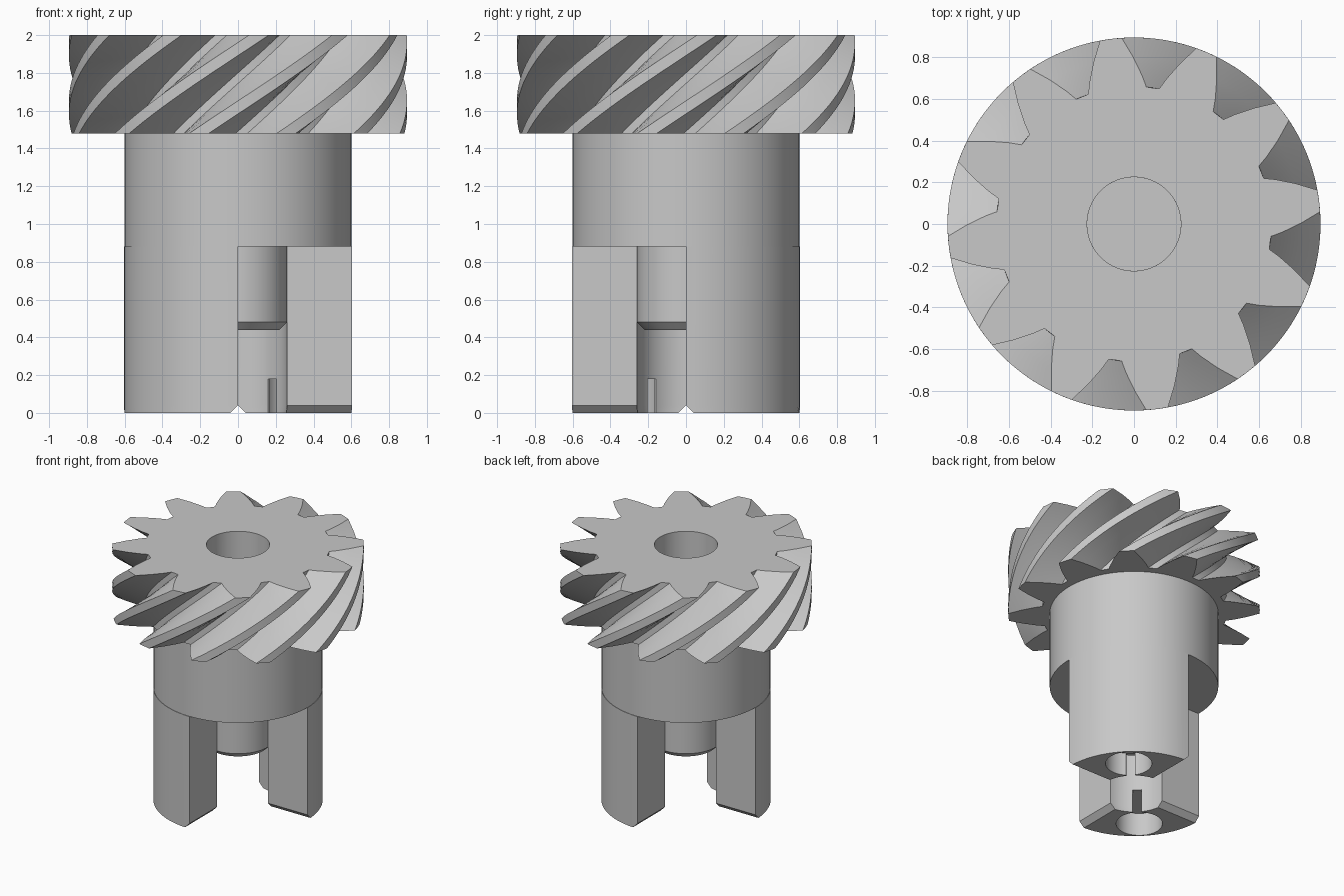
import bpy, bmesh
from math import sin, cos, asin, radians, pi
from mathutils import Matrix

cube = bpy.data.objects.get("Cube")
if cube:
    bpy.data.objects.remove(cube, do_unlink=True)

steel = bpy.data.materials.new("grey_steel")
steel.use_nodes = True
color = (0.58, 0.58, 0.58, 1)
steel.diffuse_color = color
steel.node_tree.nodes["Principled BSDF"].inputs["Base Color"].default_value = color

GEAR_BOTTOM, TOP = 1.48, 2.0
LEG_TOP = 0.88
BORE, HUB = 0.225, 0.26
TEETH = 12


def make_object(name, bm):
    bmesh.ops.recalc_face_normals(bm, faces=bm.faces)
    mesh = bpy.data.meshes.new(name)
    bm.to_mesh(mesh)
    bm.free()
    mesh.materials.append(steel)
    obj = bpy.data.objects.new(name, mesh)
    bpy.context.collection.objects.link(obj)
    return obj


def activate(obj):
    bpy.ops.object.select_all(action='DESELECT')
    obj.select_set(True)
    bpy.context.view_layer.objects.active = obj


def smooth(obj):
    activate(obj)
    bpy.ops.object.shade_smooth_by_angle(angle=radians(28))


def bridge(bm, a, b):
    n = len(a)
    for i in range(n):
        j = (i + 1) % n
        bm.faces.new((a[i], a[j], b[j], b[i]))


def polar(r, a, z):
    return (r * cos(a), r * sin(a), z)


# Helical gear: half of a tooth gap as (radius, half angle), mirrored per gap
def make_gear():
    half_gap = [(0.66, 2.7), (0.715, 4.8), (0.8, 8.1), (0.895, 11.65)]
    gap = [(r, -a) for r, a in reversed(half_gap)] + half_gap
    outline = []
    for k in range(TEETH):
        centre = 82.15 + k * 360 / TEETH
        outline += [(r, radians(centre + a)) for r, a in gap]
        outline.append((0.895, radians(centre + 180 / TEETH)))
    bm = bmesh.new()
    levels = 20
    outer, inner = [], []
    for i in range(levels + 1):
        t = i / levels
        z = GEAR_BOTTOM + (TOP - GEAR_BOTTOM) * t
        twist = radians(-50.5) * (1 - t)
        outer.append([bm.verts.new(polar(r, a + twist, z)) for r, a in outline])
        if i in (0, levels):
            inner.append([bm.verts.new(polar(BORE, a + twist, z)) for r, a in outline])
    for low, high in zip(outer, outer[1:]):
        bridge(bm, low, high)
    bridge(bm, outer[0], inner[0])
    bridge(bm, outer[-1], inner[1])
    # straight bore wall, matched to the nearest untwisted vertices
    edges = [e for e in bm.edges if e.is_boundary]
    bmesh.ops.bridge_loops(bm, edges=edges)
    return make_object("helical_gear", bm)


# Shaft body with blind bore and chamfered centre hub, turned from one profile
def make_body():
    profile = [(0, 1.0), (BORE, 1.0), (BORE, GEAR_BOTTOM), (0.6, GEAR_BOTTOM),
               (0.6, LEG_TOP), (HUB, LEG_TOP), (HUB, 0.48), (0.22, 0.44), (0, 0.44)]
    bm = bmesh.new()
    verts = [bm.verts.new((r, 0, z)) for r, z in profile]
    edges = [bm.edges.new(pair) for pair in zip(verts, verts[1:])]
    bmesh.ops.spin(bm, geom=verts + edges, cent=(0, 0, 0), axis=(0, 0, 1),
                   angle=2 * pi, steps=72)
    bmesh.ops.remove_doubles(bm, verts=bm.verts, dist=0.0001)
    return make_object("shaft_body", bm)


# Quarter-ring leg whose straight lower edges are chamfered
def make_leg(name):
    def arc(r, inset, steps=18):
        start = asin(inset / r)
        return [(r, start + (pi / 2 - 2 * start) * i / steps) for i in range(steps + 1)]

    bm = bmesh.new()
    rings = []
    for z, inset in ((0, 0.04), (0.04, 0), (LEG_TOP, 0)):
        section = arc(0.603, inset) + arc(HUB, inset)[::-1]
        rings.append([bm.verts.new(polar(r, a, z)) for r, a in section])
    for low, high in zip(rings, rings[1:]):
        bridge(bm, low, high)
    bm.faces.new(rings[0])
    bm.faces.new(rings[-1])
    return make_object(name, bm)


def cut(obj, cutter):
    cutter.hide_render = True
    activate(obj)
    mod = obj.modifiers.new("cut", 'BOOLEAN')
    mod.operation = 'DIFFERENCE'
    mod.solver = 'EXACT'
    mod.object = cutter
    bpy.ops.object.modifier_apply(modifier=mod.name)
    bpy.data.objects.remove(cutter, do_unlink=True)


def hole_cutter():
    bm = bmesh.new()
    bmesh.ops.create_cone(bm, cap_ends=True, segments=40, radius1=0.165, radius2=0.165, depth=0.4,
                          matrix=Matrix.Rotation(pi / 4, 4, 'Z') @ Matrix.Translation((0.43, 0, -0.02)))
    return make_object("hole_cutter", bm)


def slot_cutter():
    bm = bmesh.new()
    bmesh.ops.create_cube(bm, size=1, matrix=Matrix.Rotation(pi / 4, 4, 'Z')
                          @ Matrix.Translation((0.29, 0, -0.02))
                          @ Matrix.Diagonal((0.2, 0.064, 0.4, 1)))
    return make_object("slot_cutter", bm)


smooth(make_gear())
smooth(make_body())

# Two opposite legs, each with a blind hole and a slot joining it to the bore
for name, turn in (("back_left_leg", 0), ("front_right_leg", pi)):
    leg = make_leg(name)
    cut(leg, hole_cutter())
    cut(leg, slot_cutter())
    leg.data.transform(Matrix.Rotation(turn, 4, 'Z'))
    smooth(leg)
